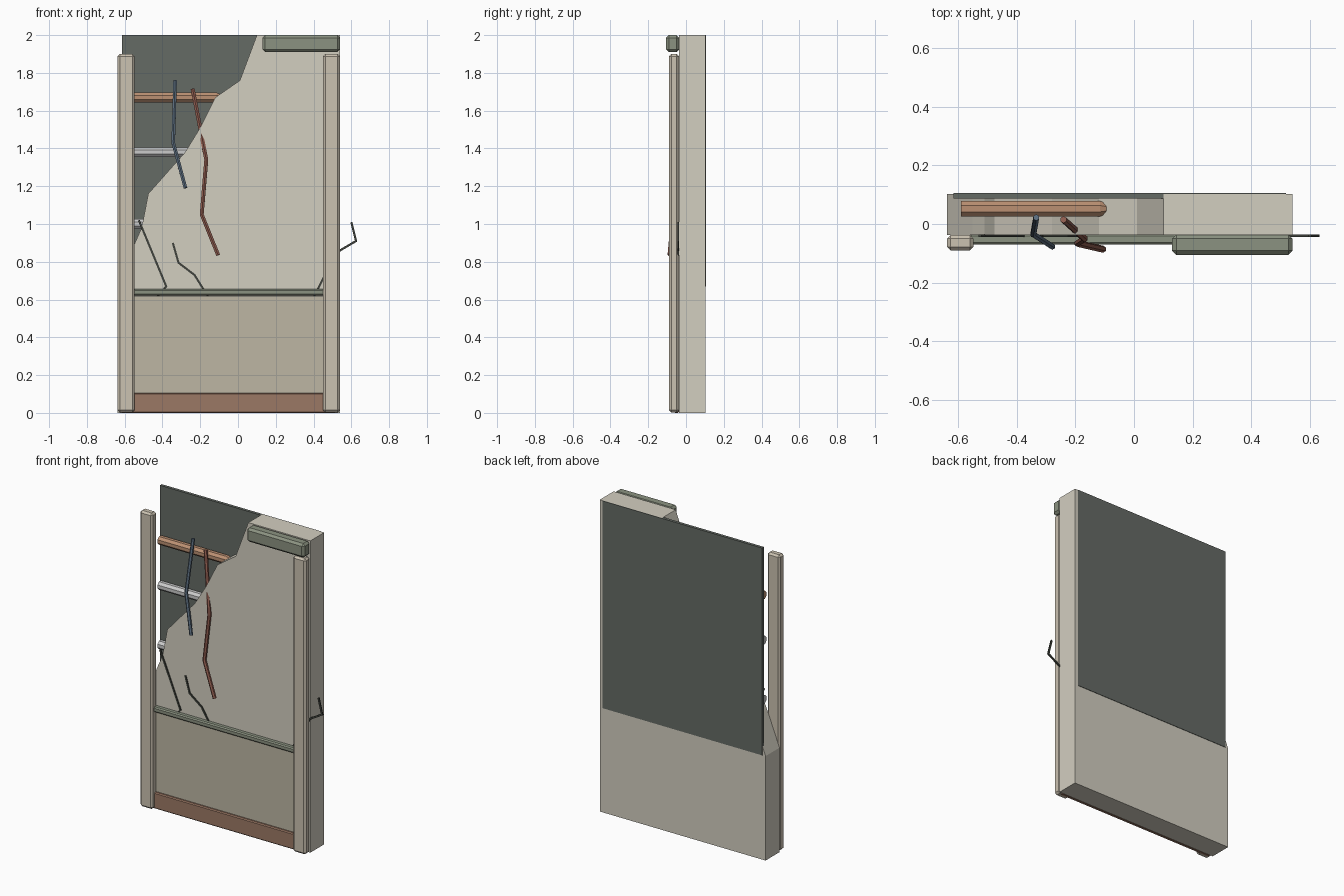
import bpy, bmesh, math
from mathutils import Vector

if "Cube" in bpy.data.objects:
    bpy.data.objects.remove(bpy.data.objects["Cube"])


def finish(bm, name, color):
    bmesh.ops.recalc_face_normals(bm, faces=bm.faces)
    me = bpy.data.meshes.new(name)
    bm.to_mesh(me)
    bm.free()
    ob = bpy.data.objects.new(name, me)
    bpy.context.collection.objects.link(ob)
    key = "paint_" + "_".join(str(c) for c in color)
    mat = bpy.data.materials.get(key) or bpy.data.materials.new(key)
    mat.diffuse_color = (*color, 1)
    mat.use_nodes = True
    mat.node_tree.nodes["Principled BSDF"].inputs["Base Color"].default_value = mat.diffuse_color
    me.materials.append(mat)
    return ob


def box(name, x, y, z, color, bevel=0.0):
    bm = bmesh.new()
    bmesh.ops.create_cube(bm, size=1)
    for v in bm.verts:
        v.co = [r[0] if c < 0 else r[1] for r, c in zip((x, y, z), v.co)]
    if bevel:
        bmesh.ops.bevel(bm, geom=bm.edges[:], offset=bevel, segments=1, affect='EDGES')
    return finish(bm, name, color)


def slab(name, outline, y0, y1, color):
    # front-view outline extruded in depth
    bm = bmesh.new()
    f = bm.faces.new([bm.verts.new((x, y0, z)) for x, z in outline])
    ext = bmesh.ops.extrude_face_region(bm, geom=[f])
    for v in ext['geom']:
        if isinstance(v, bmesh.types.BMVert):
            v.co.y = y1
    return finish(bm, name, color)


def ribbon(name, pts, width, y0, y1, color):
    # mitred flat strip along a front-view path
    p = [Vector(q) for q in pts]
    left, right = [], []
    for i, q in enumerate(p):
        a = (q - p[i - 1]).normalized() if i else (p[1] - q).normalized()
        b = (p[i + 1] - q).normalized() if i < len(p) - 1 else a
        t = (a + b).normalized()
        n = Vector((-t.y, t.x)) * width / 2 / t.dot(a)
        left.append(q + n)
        right.append(q - n)
    return slab(name, left + right[::-1], y0, y1, color)


def tube(name, pts, radii, sides, color):
    # low-poly round section swept along a path
    p = [Vector(q) for q in pts]
    bm = bmesh.new()
    rings = []
    for i, q in enumerate(p):
        t = (p[min(i + 1, len(p) - 1)] - p[max(i - 1, 0)]).normalized()
        u = t.cross(Vector((0, 1, 0))).normalized()
        w = t.cross(u)
        rings.append([bm.verts.new(q + radii[i] * (
            u * math.cos(2 * math.pi * (k + .5) / sides) + w * math.sin(2 * math.pi * (k + .5) / sides)))
            for k in range(sides)])
    for a, b in zip(rings, rings[1:]):
        for k in range(sides):
            j = (k + 1) % sides
            bm.faces.new((a[k], a[j], b[j], b[k]))
    bm.faces.new(rings[0])
    bm.faces.new(rings[-1])
    return finish(bm, name, color)


PLASTER, DARK, POST = (.65, .62, .53), (.13, .145, .13), (.60, .54, .44)
PANEL, BASE, GREEN = (.51, .47, .37), (.33, .19, .13), (.26, .29, .22)
COPPER, STEEL, CRACK = (.50, .28, .17), (.55, .56, .54), (.05, .055, .045)

# broken plaster wall and backing sheet
broken = [(-.637, 0), (.54, 0), (.54, 2), (.10, 2), (.01, 1.76), (-.12, 1.67),
          (-.20, 1.51), (-.28, 1.38), (-.475, 1.16), (-.51, .98), (-.55, .89), (-.637, .67)]
slab("broken_wall", broken, -.038, .103, PLASTER)
box("backing_sheet", (-.615, .518), (.087, .106), (.67, 2), DARK)

# side posts and the remaining piece of top trim
for name, x in (("left_post", -.637), ("right_post", .45)):
    box(name, (x, x + .09), (-.09, -.038), (.002, 1.9), POST, .012)
box("top_trim", (.13, .54), (-.105, -.036), (1.91, 2), GREEN, .014)

# lower panelling
box("lower_panel", (-.56, .46), (-.047, -.036), (.08, .615), PANEL)
box("baseboard", (-.62, .52), (-.063, -.036), (0, .105), BASE, .006)
box("chair_rail", (-.56, .46), (-.070, -.034), (.622, .655), GREEN, .007)

# exposed pipes with tapered ends
for name, z, end, col in (("upper_pipe", 1.67, -.085, COPPER),
                          ("middle_pipe", 1.38, -.22, STEEL),
                          ("lower_pipe", 1.0, -.42, STEEL)):
    tube(name, [(-.59, .052, z), (end - .03, .052, z), (end, .052, z)],
         [.028, .028, .016], 8, col)

# hanging wires
tube("blue_wire", [(-.333, .022, 1.76), (-.343, -.035, 1.43), (-.278, -.077, 1.19)],
     [.011] * 3, 6, (.11, .16, .22))
tube("red_wire", [(-.24, .015, 1.715), (-.168, -.05, 1.34), (-.192, -.066, 1.05), (-.105, -.086, .835)],
     [.012] * 4, 6, (.28, .11, .08))

# surface cracks, the last one running past the right edge
cracks = [[(-.525, 1.02), (-.38, .67), (-.43, .61)],
          [(-.345, .90), (-.315, .795), (-.23, .73), (-.155, .61)],
          [(.40, .61), (.455, .72), (.54, .86), (.625, .91), (.60, 1.01)]]
for i, pts in enumerate(cracks):
    ribbon("crack_%d" % (i + 1), pts, .011, -.044, -.036, CRACK)
